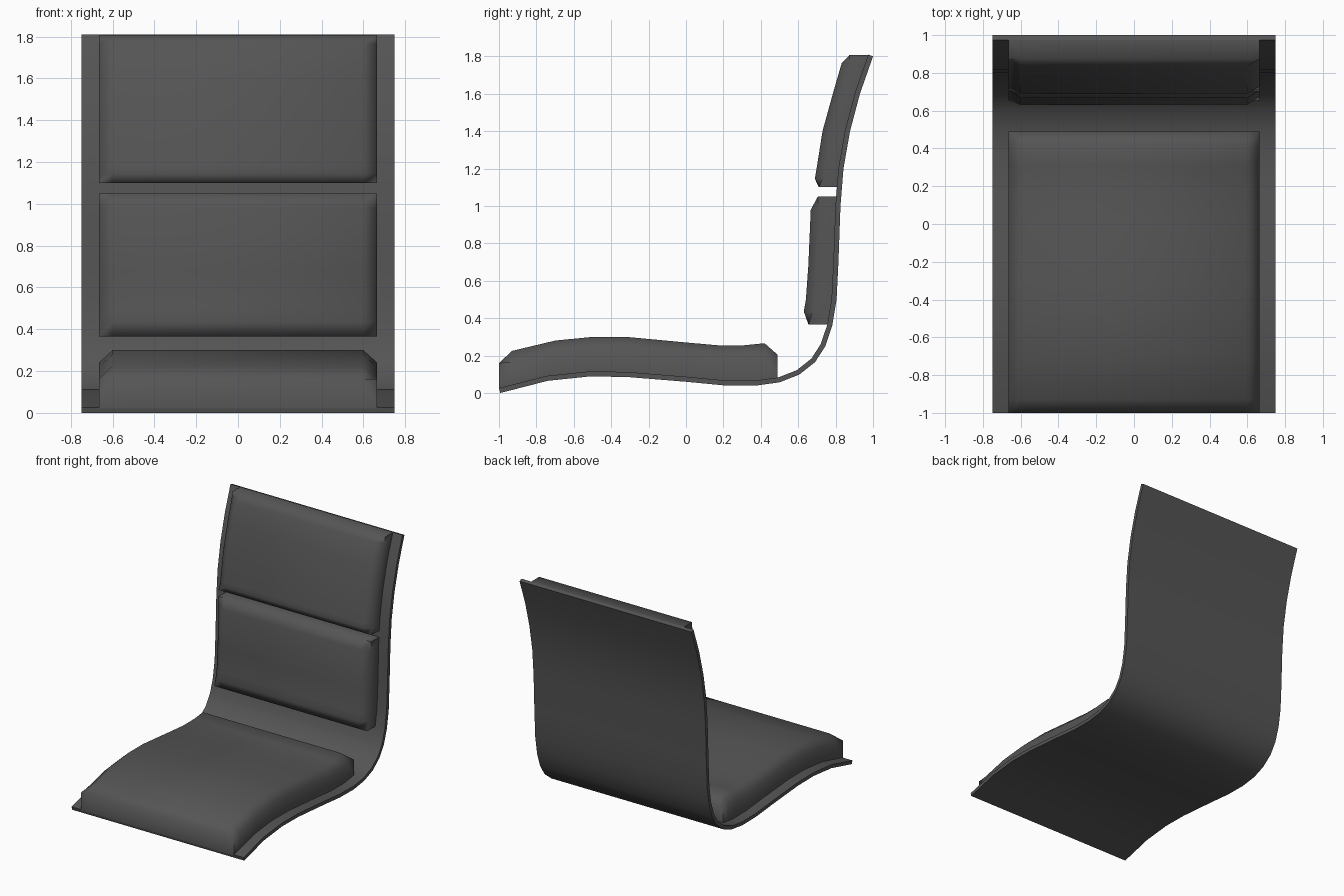
import bpy, bmesh
from mathutils import Vector

if "Cube" in bpy.data.objects:
    bpy.data.objects.remove(bpy.data.objects["Cube"])

dark = bpy.data.materials.new("dark_upholstery")
dark.diffuse_color = (0.09, 0.09, 0.09, 1)
dark.use_nodes = True
dark.node_tree.nodes["Principled BSDF"].inputs["Base Color"].default_value = dark.diffuse_color


def loft(name, rings):
    """Skin a list of equal-length closed rings and cap both ends."""
    bm = bmesh.new()
    loops = [[bm.verts.new(p) for p in ring] for ring in rings]
    n = len(loops[0])
    for a, b in zip(loops, loops[1:]):
        for i in range(n):
            j = (i + 1) % n
            bm.faces.new((a[i], a[j], b[j], b[i]))
    # Caps as quads where the ring has six points, so they shade evenly
    for loop in (loops[0], loops[-1]):
        if n == 6:
            for quad in ((0, 1, 2), (0, 2, 3, 5), (3, 4, 5)):
                bm.faces.new([loop[k] for k in quad])
        else:
            bm.faces.new(loop)
    bmesh.ops.recalc_face_normals(bm, faces=bm.faces)
    mesh = bpy.data.meshes.new(name)
    bm.to_mesh(mesh)
    bm.free()
    mesh.materials.append(dark)
    obj = bpy.data.objects.new(name, mesh)
    bpy.context.collection.objects.link(obj)
    bpy.ops.object.select_all(action='DESELECT')
    obj.select_set(True)
    bpy.context.view_layer.objects.active = obj
    bpy.ops.object.shade_smooth_by_angle(angle=1.25)
    return obj


def shell(name, outer, half_width, thickness):
    """Bent sheet following a (y, z) profile, thickened to the sitter's side."""
    pts = [Vector(p) for p in outer]
    rings = []
    for i, p in enumerate(pts):
        t = (pts[min(i + 1, len(pts) - 1)] - pts[max(i - 1, 0)]).normalized()
        q = p + Vector((-t.y, t.x)) * thickness
        w = half_width
        rings.append([(-w, *p), (w, *p), (w, *q), (-w, *q)])
    return loft(name, rings)


def cushion(name, stations, half_width=0.665, inset=0.065):
    """Padded block: each station is (base y, base z, face y, face z)."""
    rings = []
    last = len(stations) - 1
    for i, (by, bz, fy, fz) in enumerate(stations):
        base, face = Vector((by, bz)), Vector((fy, fz))
        rim = face if i in (0, last) else base.lerp(face, 0.69)
        w, v = half_width, half_width - inset
        rings.append([(-w, *base), (-w, *rim), (-v, *face),
                      (v, *face), (w, *rim), (w, *base)])
    return loft(name, rings)


# One-piece bent seat and back shell
shell("seat_shell", [
    (-0.993, 0.0), (-0.74, 0.065), (-0.52, 0.088), (-0.32, 0.086), (0.0, 0.06),
    (0.2, 0.041), (0.37, 0.039), (0.5, 0.057), (0.605, 0.098), (0.69, 0.165),
    (0.745, 0.25), (0.782, 0.36), (0.805, 0.5), (0.815, 0.7), (0.826, 1.0),
    (0.842, 1.2), (0.877, 1.4), (0.93, 1.6), (1.0, 1.8)], 0.748, 0.027)

# Seat pad
cushion("seat_cushion", [
    (-1.0, 0.02, -1.0, 0.16), (-0.93, 0.037, -0.93, 0.225),
    (-0.74, 0.085, -0.7, 0.28), (-0.52, 0.107, -0.5, 0.3),
    (-0.32, 0.105, -0.32, 0.3), (0.0, 0.079, 0.0, 0.27),
    (0.2, 0.06, 0.17, 0.255), (0.37, 0.058, 0.31, 0.255),
    (0.43, 0.066, 0.42, 0.266), (0.489, 0.073, 0.489, 0.205)])

# Lower back pad
cushion("lower_back_cushion", [
    (0.762, 0.365, 0.655, 0.365), (0.775, 0.435, 0.63, 0.435),
    (0.786, 0.5, 0.641, 0.5), (0.794, 0.7, 0.654, 0.68),
    (0.803, 0.98, 0.667, 0.98), (0.808, 1.05, 0.705, 1.05)])

# Upper back pad
cushion("upper_back_cushion", [
    (0.812, 1.1, 0.71, 1.1), (0.817, 1.145, 0.689, 1.145),
    (0.823, 1.2, 0.695, 1.18), (0.854, 1.405, 0.73, 1.4),
    (0.907, 1.605, 0.785, 1.6), (0.961, 1.765, 0.833, 1.765),
    (0.975, 1.808, 0.875, 1.808)])
